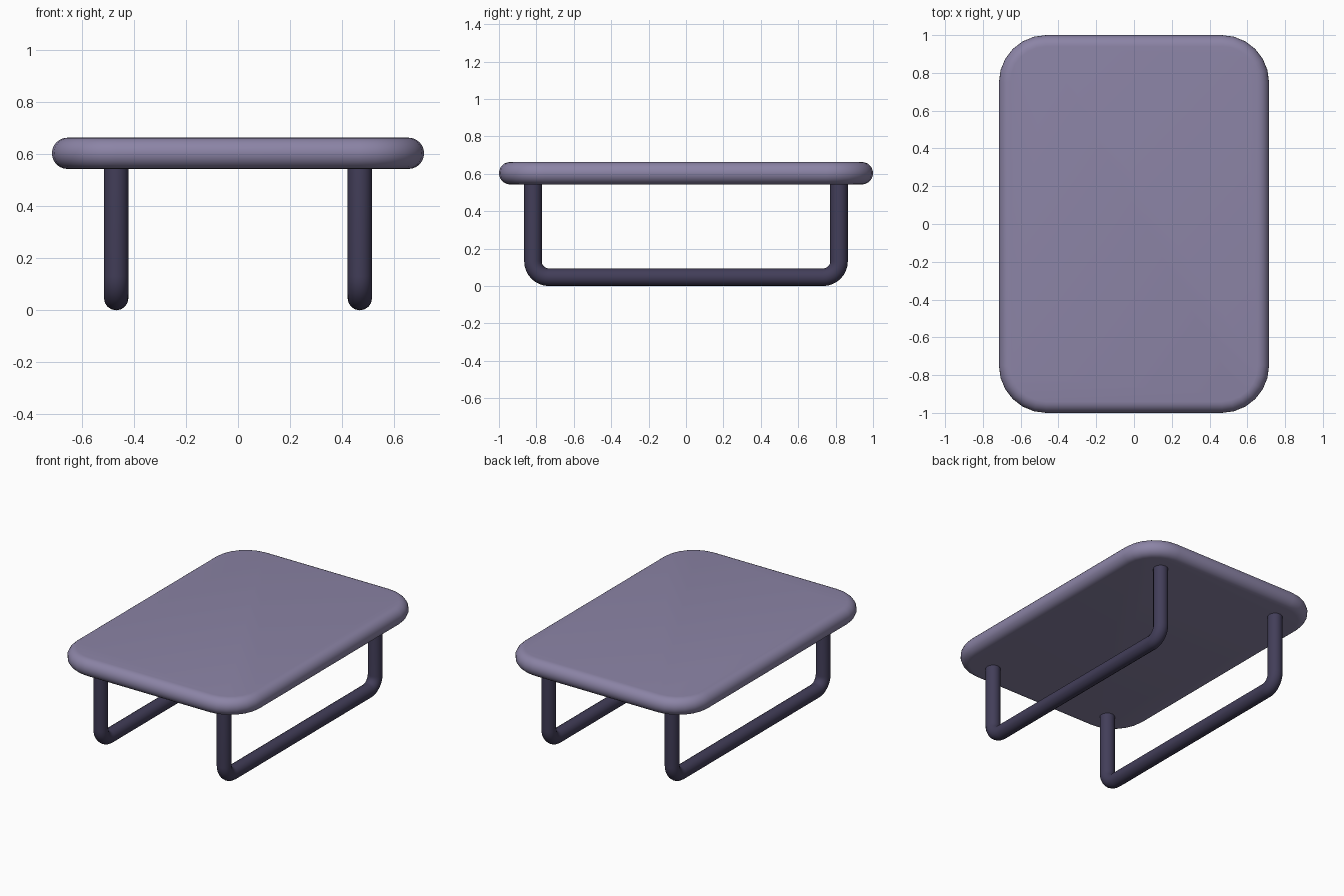
import bpy, bmesh
from math import sin, cos, pi

if "Cube" in bpy.data.objects:
    bpy.data.objects.remove(bpy.data.objects["Cube"])


def material(name, rgb):
    m = bpy.data.materials.new(name)
    m.diffuse_color = (*rgb, 1)
    m.use_nodes = True
    m.node_tree.nodes["Principled BSDF"].inputs["Base Color"].default_value = m.diffuse_color
    return m


def smooth(obj, angle):
    bpy.ops.object.select_all(action='DESELECT')
    obj.select_set(True)
    bpy.context.view_layer.objects.active = obj
    bpy.ops.object.shade_smooth_by_angle(angle=angle)


def rounded_ring(bm, hx, hy, r, z, n=6):
    ring = []
    for k, (sx, sy) in enumerate([(1, 1), (-1, 1), (-1, -1), (1, -1)]):
        for i in range(n + 1):
            a = (k + i / n) * pi / 2
            ring.append(bm.verts.new((sx * (hx - r) + r * cos(a),
                                      sy * (hy - r) + r * sin(a), z)))
    return ring


top_mat = material("lilac_grey", (0.26, 0.23, 0.38))
leg_mat = material("dark_violet", (0.055, 0.048, 0.10))

# Table top: rounded slab with a full half-round edge
HX, HY, CORNER, EDGE, Z = 0.715, 1.0, 0.25, 0.06, 0.603
STEPS = 12
bm = bmesh.new()
rings = []
for i in range(STEPS + 1):
    a = -pi / 2 + pi * i / STEPS
    inset = EDGE * (1 - cos(a))
    rings.append(rounded_ring(bm, HX - inset, HY - inset, CORNER - inset,
                              Z + EDGE * sin(a)))
for lo, hi in zip(rings, rings[1:]):
    for j in range(len(lo)):
        k = (j + 1) % len(lo)
        bm.faces.new((lo[j], lo[k], hi[k], hi[j]))
bm.faces.new(rings[0][::-1])
bm.faces.new(rings[-1])
mesh = bpy.data.meshes.new("table_top")
bm.to_mesh(mesh)
bm.free()
mesh.materials.append(top_mat)
table_top = bpy.data.objects.new("table_top", mesh)
bpy.context.collection.objects.link(table_top)
smooth(table_top, pi / 6)

# Legs: bent tube loops running front to back
TUBE, LEG_Y, BEND, LEG_TOP = 0.047, 0.818, 0.085, 0.56
half = [(LEG_Y, LEG_TOP)]
for i in range(9):
    a = -pi / 2 * i / 8
    half.append((LEG_Y - BEND + BEND * cos(a), TUBE + BEND + BEND * sin(a)))
path = half + [(-y, z) for y, z in reversed(half)]

for side, x in (("left", -0.468), ("right", 0.468)):
    curve = bpy.data.curves.new(side + "_leg_loop", 'CURVE')
    curve.dimensions = '3D'
    curve.bevel_depth = TUBE
    curve.bevel_resolution = 6
    curve.use_fill_caps = True
    spline = curve.splines.new('POLY')
    spline.points.add(len(path) - 1)
    for p, (y, z) in zip(spline.points, path):
        p.co = (x, y, z, 1)
    curve.materials.append(leg_mat)
    leg = bpy.data.objects.new(side + "_leg_loop", curve)
    bpy.context.collection.objects.link(leg)
    bpy.ops.object.select_all(action='DESELECT')
    leg.select_set(True)
    bpy.context.view_layer.objects.active = leg
    bpy.ops.object.convert(target='MESH')
    smooth(bpy.context.view_layer.objects.active, pi / 4)
